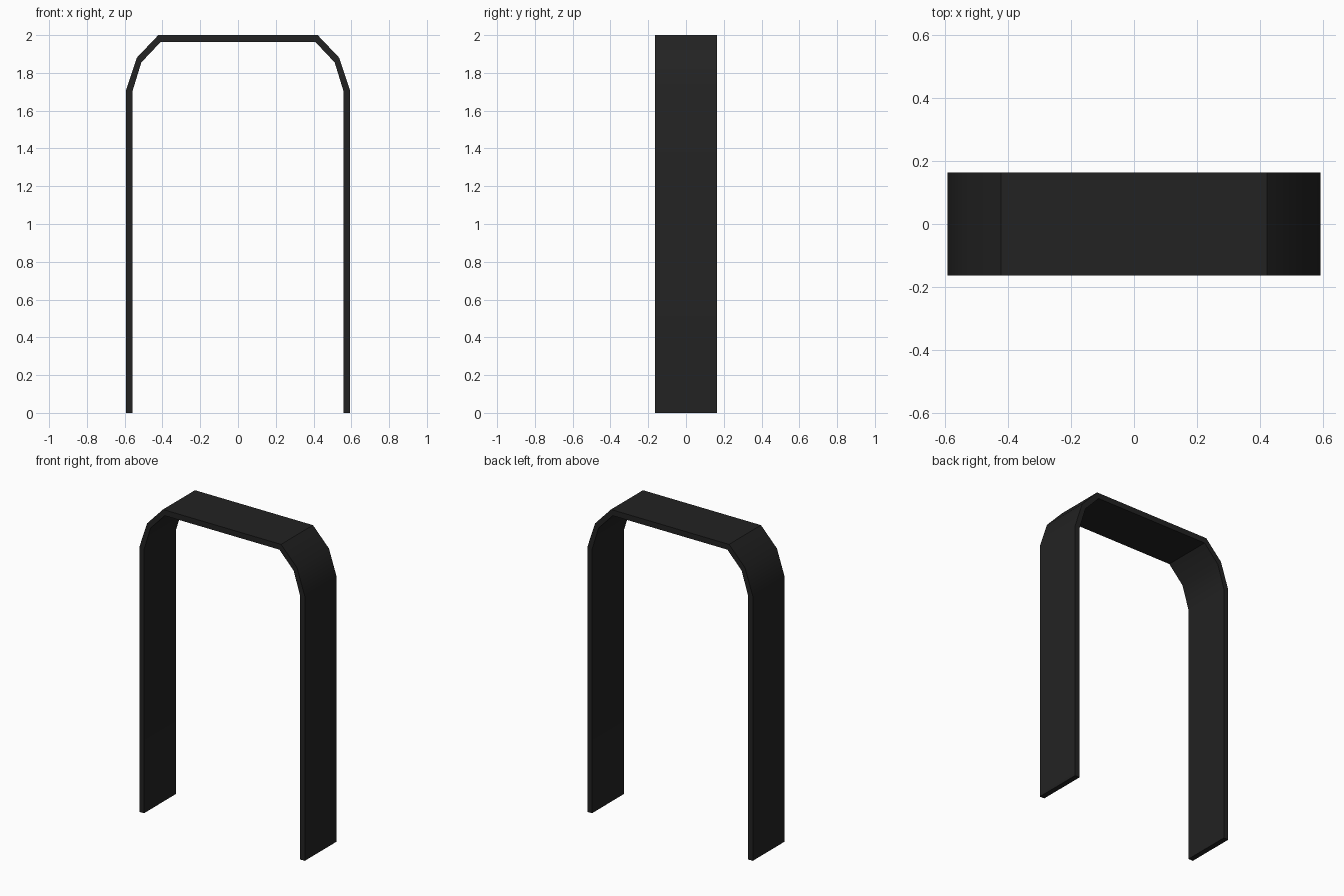
import bpy
import bmesh
from math import radians

cube = bpy.data.objects.get("Cube")
if cube:
    bpy.data.objects.remove(cube, do_unlink=True)

# Single dark material
black = bpy.data.materials.new("charcoal_black")
black.use_nodes = True
colour = (0.016, 0.016, 0.016, 1)
black.diffuse_color = colour
black.node_tree.nodes["Principled BSDF"].inputs["Base Color"].default_value = colour

# Half profiles of the arch, from foot to top bend
HALF_DEPTH = 0.163
outer = [(0.592, 0), (0.592, 1.71), (0.536, 1.88), (0.422, 2.0)]
inner = [(0.558, 0), (0.558, 1.705), (0.512, 1.855), (0.41, 1.963)]


def mirrored(half):
    """Continue a half profile over the top and down the other leg."""
    return half + [(-x, z) for x, z in reversed(half)]


# Bent strip: sweep a rectangular section along the profile
bm = bmesh.new()
sections = []
for (xo, zo), (xi, zi) in zip(mirrored(outer), mirrored(inner)):
    corners = [(xo, -HALF_DEPTH, zo), (xo, HALF_DEPTH, zo),
               (xi, HALF_DEPTH, zi), (xi, -HALF_DEPTH, zi)]
    sections.append([bm.verts.new(c) for c in corners])
for a, b in zip(sections, sections[1:]):
    for i in range(4):
        j = (i + 1) % 4
        bm.faces.new((a[i], a[j], b[j], b[i]))
bm.faces.new(sections[0])
bm.faces.new(sections[-1])
bmesh.ops.recalc_face_normals(bm, faces=bm.faces)

mesh = bpy.data.meshes.new("arch_strip")
bm.to_mesh(mesh)
bm.free()
mesh.materials.append(black)
arch = bpy.data.objects.new("arch_strip", mesh)
bpy.context.collection.objects.link(arch)

# Soft bends, crisp rims
bpy.ops.object.select_all(action="DESELECT")
arch.select_set(True)
bpy.context.view_layer.objects.active = arch
bpy.ops.object.shade_smooth_by_angle(angle=radians(30))
